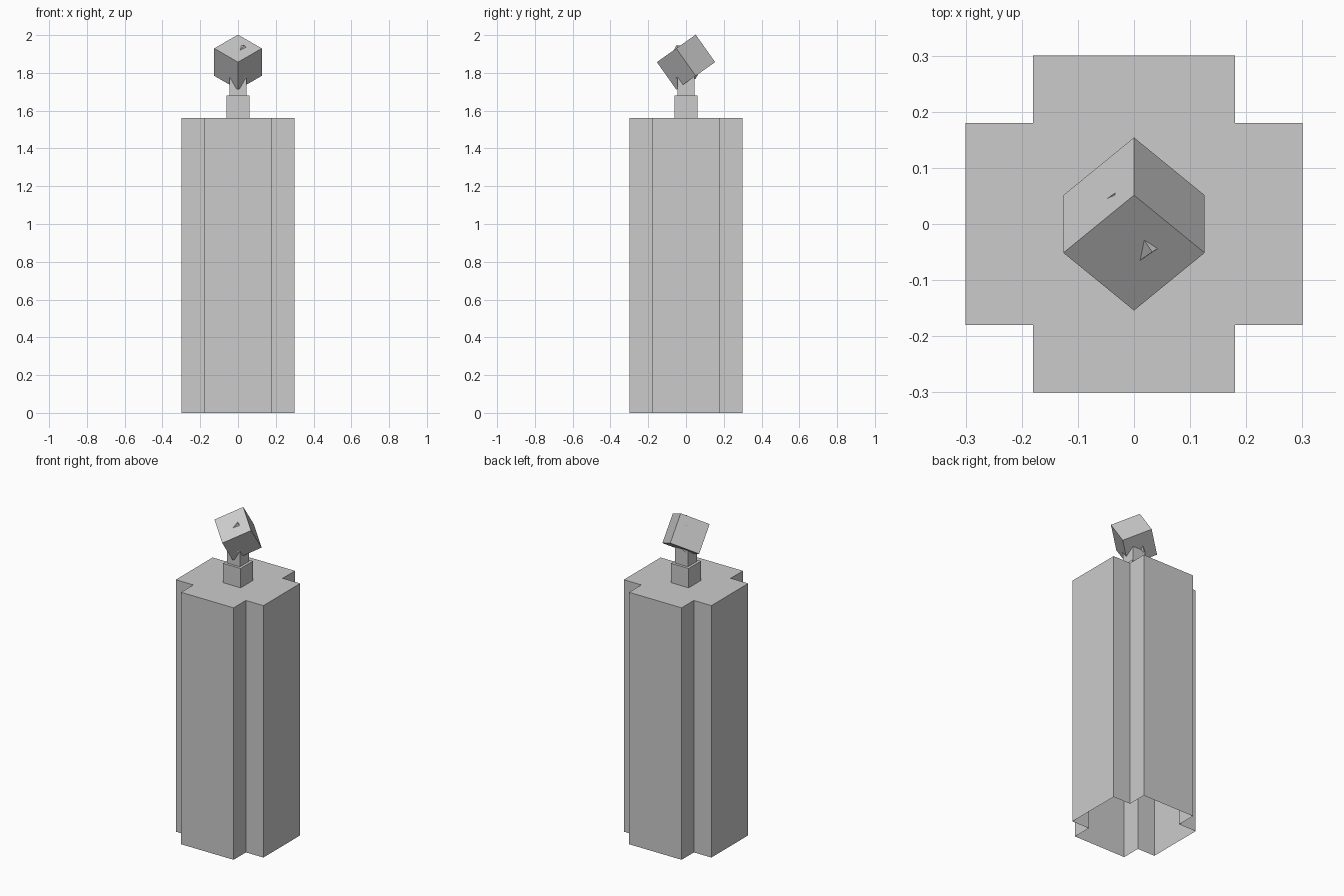
import bpy, bmesh, math
from mathutils import Matrix, Vector

if "Cube" in bpy.data.objects:
    bpy.data.objects.remove(bpy.data.objects["Cube"])

grey = bpy.data.materials.new("plain grey")
grey.diffuse_color = (0.6, 0.6, 0.6, 1)
grey.use_nodes = True
grey.node_tree.nodes["Principled BSDF"].inputs["Base Color"].default_value = grey.diffuse_color


def finish(name, bm):
    me = bpy.data.meshes.new(name)
    bm.to_mesh(me)
    bm.free()
    me.materials.append(grey)
    ob = bpy.data.objects.new(name, me)
    bpy.context.collection.objects.link(ob)
    return ob


def box(name, size, centre, rot=Matrix.Identity(4)):
    bm = bmesh.new()
    bmesh.ops.create_cube(bm, size=1)
    m = Matrix.Translation(centre) @ rot @ Matrix.Diagonal((*size, 1))
    bmesh.ops.transform(bm, matrix=m, verts=bm.verts)
    return finish(name, bm)


# plus-shaped column, open underneath
A, B, H = 0.30, 0.18, 1.56
quarter = [(A, -B), (A, B), (B, B)]
outline = [Matrix.Rotation(k * math.pi / 2, 2) @ Vector(p) for k in range(4) for p in quarter]
bm = bmesh.new()
low = [bm.verts.new((p.x, p.y, 0)) for p in outline]
top = [bm.verts.new((p.x, p.y, H)) for p in outline]
bm.faces.new(top)
for i in range(12):
    j = (i + 1) % 12
    bm.faces.new((low[i], low[j], top[j], top[i]))
finish("column", bm)

# stepped neck
box("neck_base", (0.12, 0.12, 0.12), (0, 0, 1.62))
box("neck_stem", (0.088, 0.088, 0.11), (0, 0, 1.735))

# head cube, turned 45 degrees and tipped forward
c = Vector((0, 0, 1.857))
tilt = Matrix.Rotation(math.radians(35.26), 4, 'X') @ Matrix.Rotation(math.pi / 4, 4, 'Z')
box("head_cube", (0.178,) * 3, c, tilt)

# inner cube whose corners poke through the head faces
a = Vector((0.037, -0.057, 0.085)).normalized()
b = Vector((-0.04, 0.06, 0.08)).normalized()
# a and b are neighbouring corners of the cube, symmetric about their middle
mid = (a + b).normalized()
edge = (a - b).normalized()
side = mid.cross(edge)
x, y, z = edge, (mid + side).normalized(), (mid - side).normalized()
rot = Matrix((x, y, z)).transposed().to_4x4()
box("inner_cube", (0.124,) * 3, c, rot)
